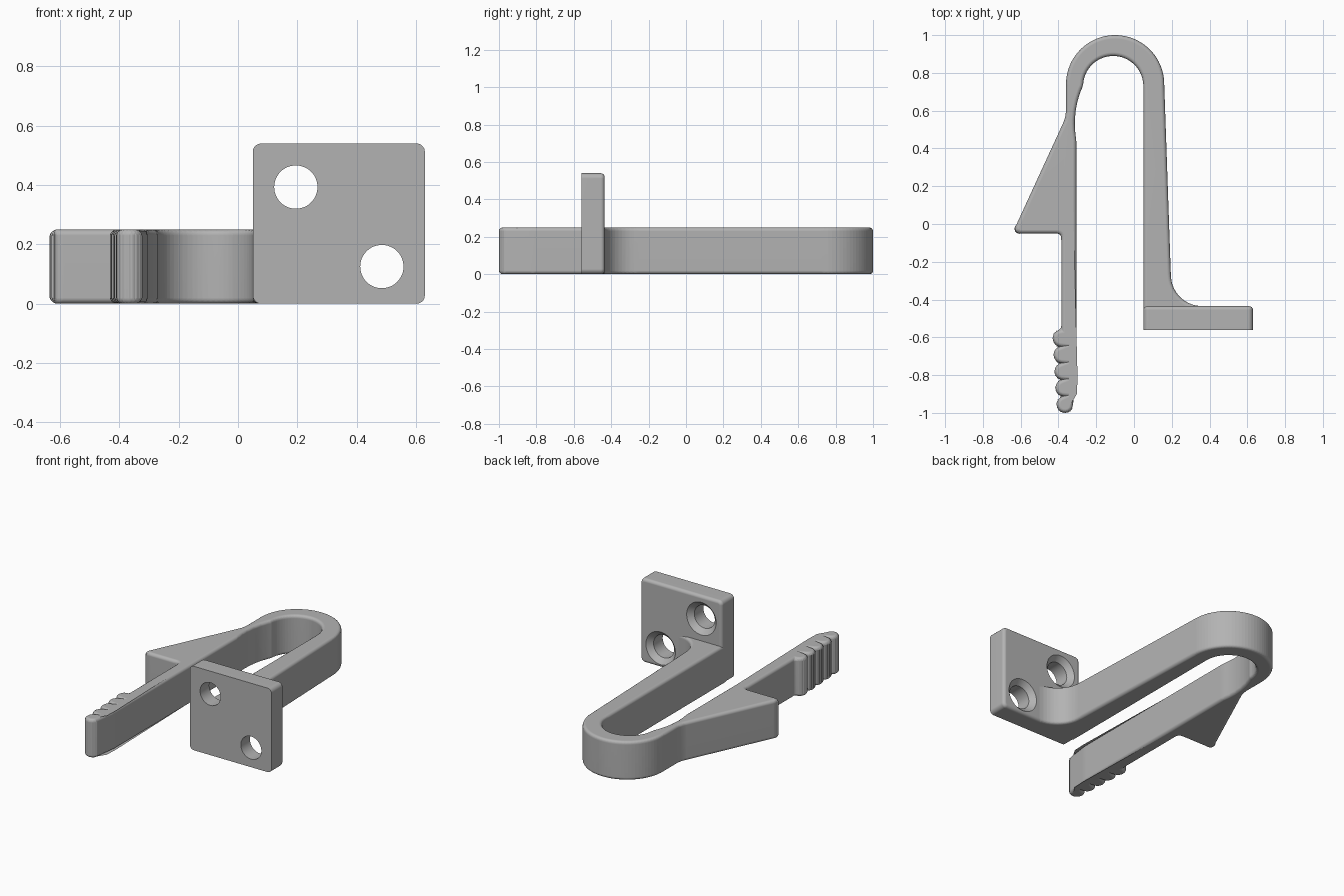
import bpy, bmesh
from math import radians, sin, cos, pi
from mathutils import Matrix

cube = bpy.data.objects.get("Cube")
if cube:
    bpy.data.objects.remove(cube, do_unlink=True)

grey = bpy.data.materials.new("plain grey")
grey.use_nodes = True
colour = (0.45, 0.45, 0.45, 1)
grey.diffuse_color = colour
grey.node_tree.nodes["Principled BSDF"].inputs["Base Color"].default_value = colour


def arc(cx, cy, r, start, end, steps):
    angles = [radians(start + (end - start) * i / steps) for i in range(steps + 1)]
    return [(cx + r * cos(a), cy + r * sin(a)) for a in angles]


def prism(name, outline, depth, is_rounded, radius):
    """Extrude an outline along z and round the rim edges picked by is_rounded."""
    bm = bmesh.new()
    face = bm.faces.new([bm.verts.new((x, y, 0)) for x, y in outline])
    out = bmesh.ops.extrude_face_region(bm, geom=[face], use_keep_orig=True)
    moved = [v for v in out["geom"] if isinstance(v, bmesh.types.BMVert)]
    bmesh.ops.translate(bm, verts=moved, vec=(0, 0, depth))
    bmesh.ops.recalc_face_normals(bm, faces=bm.faces)
    rim = [e for e in bm.edges if all(is_rounded(v.co.z) for v in e.verts)]
    bmesh.ops.bevel(bm, geom=rim, offset=radius, segments=4, profile=0.5,
                    affect='EDGES', clamp_overlap=False)
    return to_object(name, bm)


def to_object(name, bm):
    mesh = bpy.data.meshes.new(name)
    bm.to_mesh(mesh)
    bm.free()
    mesh.materials.append(grey)
    obj = bpy.data.objects.new(name, mesh)
    bpy.context.collection.objects.link(obj)
    return obj


def finish(obj):
    bpy.ops.object.select_all(action='DESELECT')
    obj.select_set(True)
    bpy.context.view_layer.objects.active = obj
    bpy.ops.object.shade_smooth_by_angle(angle=radians(35))
    obj.modifiers.new("even shading", 'WEIGHTED_NORMAL').keep_sharp = True


# Spring clip: inner side of the loop and the latch arm
path = [(0.05, -0.5)] + arc(-0.11, 0.73, 0.16, 0, 180, 28)
path += [(-0.28, 0.71), (-0.298, 0.655), (-0.309, 0.6), (-0.314, 0.54),
         (-0.312, 0.49), (-0.305, 0.44), (-0.305, -0.82)]
# Finger grip ridges
ridges = 5
for i in range(ridges):
    t = i / (ridges - 1)
    start = 330 if i == 0 else 255
    end = 90 if i == ridges - 1 else 105
    path += arc(-0.365 - 0.02 * t, -0.955 + 0.35 * t, 0.045, start, end, 12)
# Latch hook
path += arc(-0.405, -0.07, 0.02, 0, 90, 5)
path += arc(-0.605, -0.025, 0.025, 270, 155, 7)
# Outer side of the loop and the fillet into the plate
path += [(-0.368, 0.55), (-0.36, 0.59)]
path += arc(-0.1, 0.74, 0.26, 180, 0, 40)
path += arc(0.36, -0.27, 0.165, 180, 270, 12) + [(0.36, -0.5)]
clip = prism("spring_clip", path, 0.25, lambda z: True, 0.02)
finish(clip)

# Mounting plate, drawn in x and z, sharp at the front and rounded at the back
x0, x1, z0, z1, r = 0.05, 0.63, 0.0, 0.54, 0.028
plate_outline = (arc(x1 - r, z1 - r, r, 0, 90, 5) + arc(x0 + r, z1 - r, r, 90, 180, 5)
                 + arc(x0 + r, z0 + r, r, 180, 270, 5) + arc(x1 - r, z0 + r, r, 270, 360, 5))
plate = prism("mounting_plate", plate_outline, 0.125, lambda z: z < 0.001, 0.02)
front_y, back_y = -0.56, -0.435
plate.data.transform(Matrix.Translation((0, back_y, 0)) @ Matrix.Rotation(pi / 2, 4, 'X'))

# Screw holes with countersinks at the back
for n, (x, z) in enumerate([(0.195, 0.393), (0.485, 0.125)]):
    bm = bmesh.new()
    profile = [(0.073, front_y - 0.05), (0.073, back_y - 0.032),
               (0.105, back_y), (0.105, back_y + 0.05)]
    rings = [[bm.verts.new((x + px, y, z + pz)) for px, pz in arc(0, 0, rad, 0, 360, 48)[:-1]]
             for rad, y in profile]
    for a, b in zip(rings, rings[1:]):
        for i in range(48):
            j = (i + 1) % 48
            bm.faces.new((a[i], a[j], b[j], b[i]))
    bm.faces.new(rings[0])
    bm.faces.new(rings[-1])
    bmesh.ops.recalc_face_normals(bm, faces=bm.faces)
    cutter = to_object("screw_hole_cutter_%d" % (n + 1), bm)
    cutter.hide_render = True
    cutter.hide_viewport = True
    cut = plate.modifiers.new("screw hole", 'BOOLEAN')
    cut.operation = 'DIFFERENCE'
    cut.solver = 'EXACT'
    cut.object = cutter

# Apply the cuts so that the hole rims are shaded crisply
bpy.context.view_layer.update()
graph = bpy.context.evaluated_depsgraph_get()
cut_mesh = bpy.data.meshes.new_from_object(plate.evaluated_get(graph))
plate.modifiers.clear()
plate.data = cut_mesh
for obj in [o for o in bpy.data.objects if o.name.startswith("screw_hole_cutter")]:
    bpy.data.objects.remove(obj, do_unlink=True)
finish(plate)
